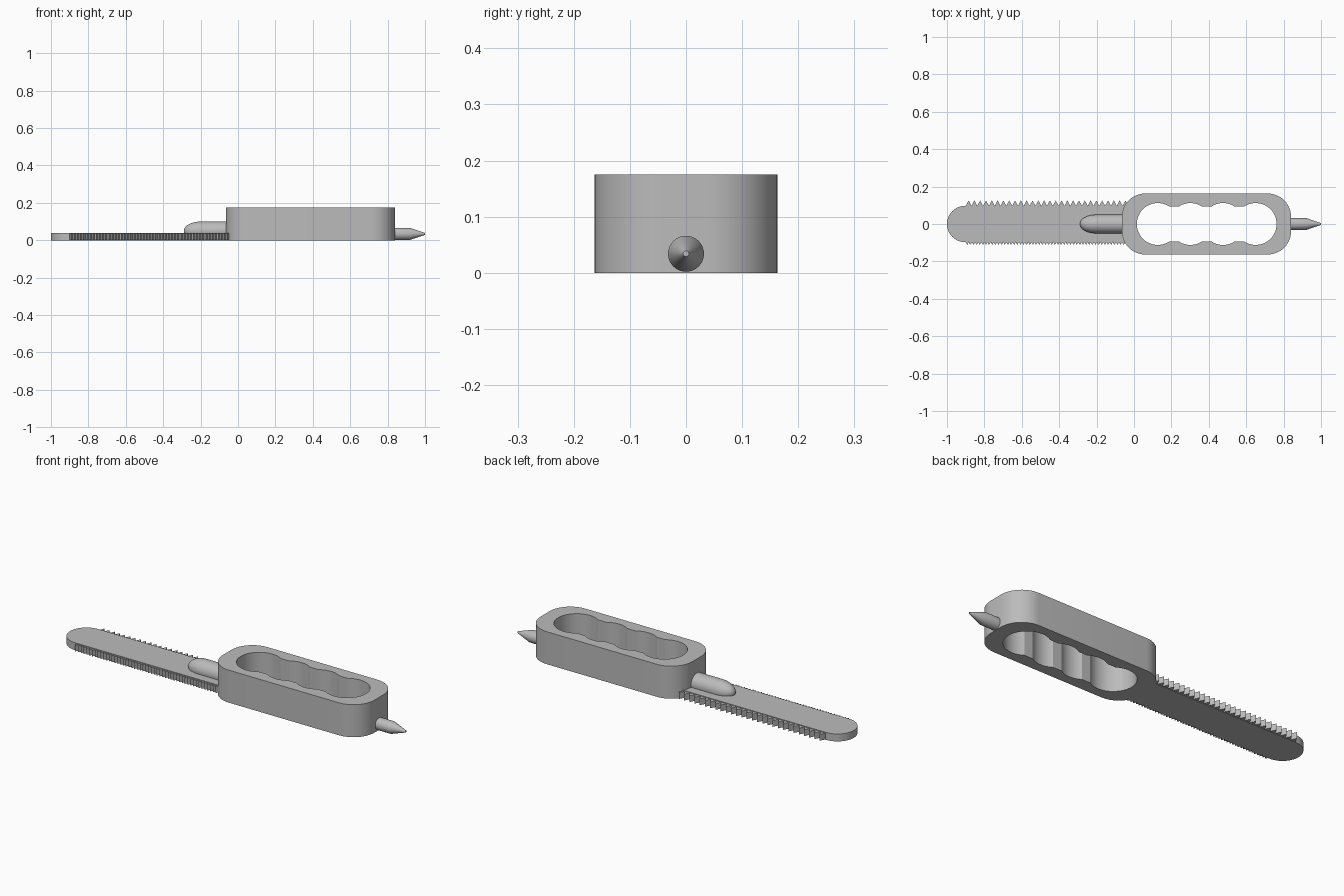
import bpy
import bmesh
from math import pi, sin, cos, sqrt, radians

cube = bpy.data.objects.get("Cube")
if cube:
    bpy.data.objects.remove(cube, do_unlink=True)

GREY = (0.5, 0.5, 0.5, 1.0)
grey = bpy.data.materials.new("plain grey")
grey.use_nodes = True
grey.diffuse_color = GREY
for node in grey.node_tree.nodes:
    if node.type == "BSDF_PRINCIPLED":
        node.inputs["Base Color"].default_value = GREY


def finish(bm, name):
    bmesh.ops.recalc_face_normals(bm, faces=bm.faces)
    mesh = bpy.data.meshes.new(name)
    bm.to_mesh(mesh)
    bm.free()
    mesh.materials.append(grey)
    obj = bpy.data.objects.new(name, mesh)
    bpy.context.collection.objects.link(obj)
    bpy.ops.object.select_all(action="DESELECT")
    obj.select_set(True)
    bpy.context.view_layer.objects.active = obj
    bpy.ops.object.shade_smooth_by_angle(angle=radians(30))
    return obj


def prism(name, outlines, z0, z1):
    """Upright plate; outlines after the first are holes."""
    bm = bmesh.new()
    rims = ([], [])
    for outline in outlines:
        low, high = ([bm.verts.new((x, y, z)) for x, y in outline] for z in (z0, z1))
        for i in range(len(outline)):
            bm.faces.new((low[i - 1], low[i], high[i], high[i - 1]))
            for rim, loop in zip(rims, (low, high)):
                rim.append(bm.edges.get((loop[i - 1], loop[i])))
    for rim in rims:
        bmesh.ops.triangle_fill(bm, edges=rim, use_beauty=True, normal=(0, 0, 1))
    return finish(bm, name)


def lathe(name, profile, z, sides=40):
    """Round part along x from (x, radius) points."""
    bm = bmesh.new()
    rings = [[bm.verts.new((x, r * cos(2 * pi * i / sides), z + r * sin(2 * pi * i / sides)))
              for i in range(sides)] for x, r in profile]
    for a, b in zip(rings, rings[1:]):
        for i in range(sides):
            bm.faces.new((a[i - 1], a[i], b[i], b[i - 1]))
    bm.faces.new(rings[0])
    bm.faces.new(rings[-1])
    return finish(bm, name)


def arc(cx, cy, r, start, end, steps):
    angles = [radians(start + (end - start) * i / steps) for i in range(steps + 1)]
    return [(cx + r * cos(a), cy + r * sin(a)) for a in angles]


# Handle outline: rounded rectangle
X0, X1, HALF, R = -0.065, 0.84, 0.163, 0.125
outer = []
for k, (cx, cy) in enumerate([(X1 - R, HALF - R), (X0 + R, HALF - R),
                              (X0 + R, R - HALF), (X1 - R, R - HALF)]):
    outer += arc(cx, cy, R, 90 * k, 90 * k + 90, 14)

# Finger opening: four round lobes joined by a straight slot
LOBE, SLOT = 0.112, 0.093
centres = [0.127 + 0.1745 * i for i in range(4)]
reach = sqrt(LOBE ** 2 - SLOT ** 2)
pinch = 90 - math_deg if (math_deg := reach / LOBE * 0) else 0
top = arc(centres[0], 0, LOBE, 180, 90, 16)
side = []
for i, c in enumerate(centres):
    # Angle at which a lobe meets the slot wall
    meet = 56.1
    start = 180 if i == 0 else 180 - meet
    end = 0 if i == 3 else meet
    side += arc(c, 0, LOBE, start, end, 16)
hole = side + [(x, -y) for x, y in reversed(side[1:-1])]
prism("handle", [outer, hole], 0, 0.175)

# Blade with a rounded tip
WIDTH = 0.097
blade = [(0.0, -WIDTH), (0.0, WIDTH)] + arc(-1 + WIDTH, 0, WIDTH, 90, 270, 24)
prism("blade", [blade], 0, 0.04)


# Rows of saw teeth: coarse at the back, fine at the front
def teeth(name, count, sign, peak):
    start, end = -0.9, -0.03
    step = (end - start) / count
    zigzag = [(start, sign * 0.08)]
    for i in range(count):
        x = start + i * step
        zigzag += [(x, sign * WIDTH), (x + step / 2, sign * peak)]
    zigzag += [(end, sign * WIDTH), (end, sign * 0.08)]
    prism(name, [zigzag], 0.002, 0.036)


teeth("coarse_teeth", 28, 1, 0.126)
teeth("fine_teeth", 52, -1, 0.112)

# Bullet-shaped peg on top of the blade
nose = [(-0.2 - 0.09 * cos(a), 0.05 * sin(a)) for a in (radians(8 + 82 * i / 12) for i in range(13))]
lathe("blade_peg", nose + [(-0.03, 0.05)], 0.05)

# Pointed spike on the end of the handle
lathe("end_spike", [(0.81, 0.032), (0.92, 0.032), (1.0, 0.005)], 0.034)
